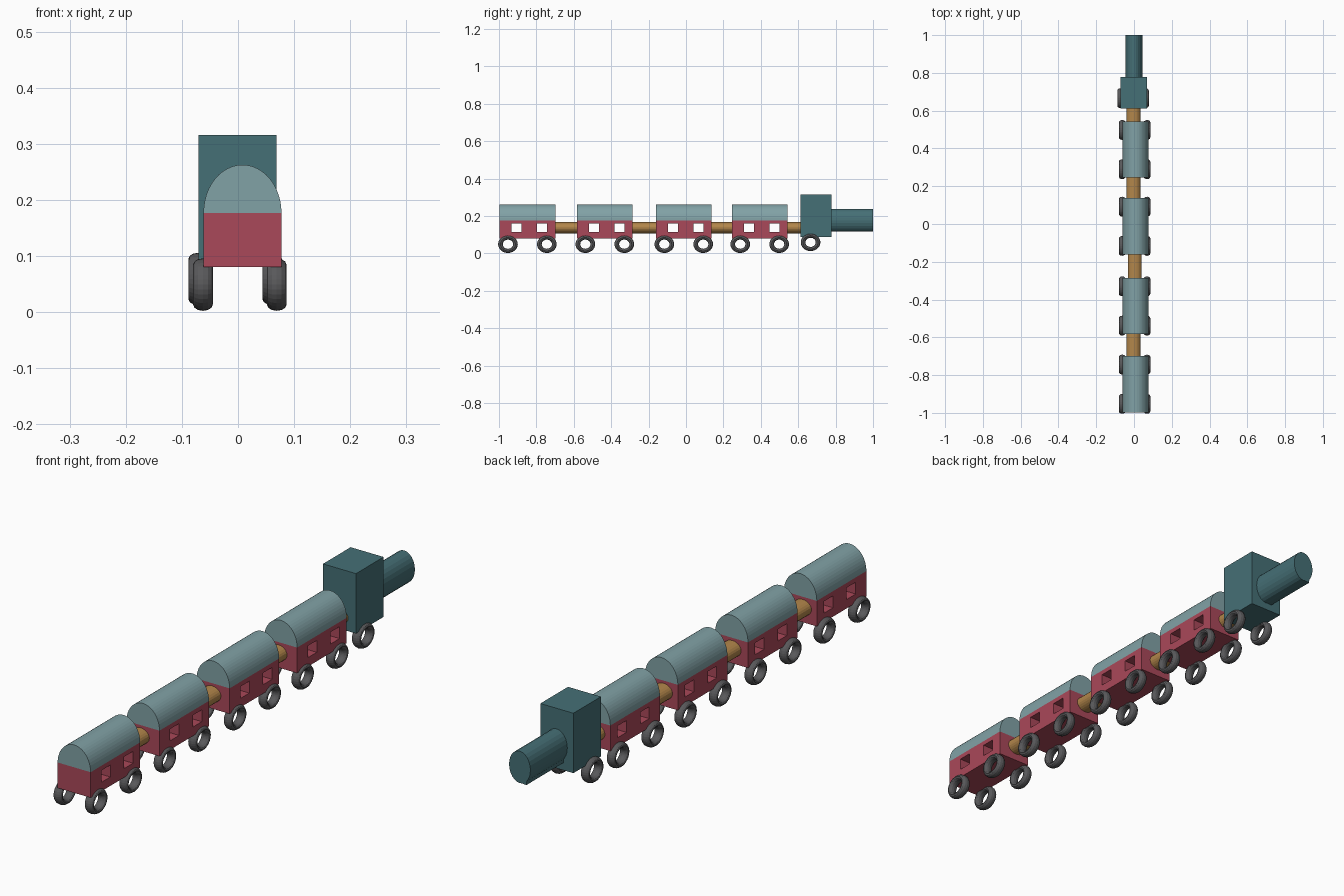
import bpy, bmesh
from math import pi, sin, cos

if "Cube" in bpy.data.objects:
    bpy.data.objects.remove(bpy.data.objects["Cube"])


def material(name, rgb):
    m = bpy.data.materials.new(name)
    m.diffuse_color = (*rgb, 1)
    m.use_nodes = True
    m.node_tree.nodes["Principled BSDF"].inputs["Base Color"].default_value = m.diffuse_color
    return m


TEAL = material("teal", (0.06, 0.16, 0.18))
PALE = material("pale_teal", (0.22, 0.36, 0.38))
RED = material("red", (0.40, 0.065, 0.10))
WOOD = material("ochre", (0.45, 0.24, 0.07))
TYRE = material("dark_grey", (0.10, 0.10, 0.105))


def finish(ob, name, mat):
    ob.name = name
    if mat:
        ob.data.materials.append(mat)
    return ob


def box(name, x, y, z, mat=None):
    """Box from (min, max) ranges."""
    bpy.ops.mesh.primitive_cube_add(size=1)
    ob = bpy.context.object
    for v in ob.data.vertices:
        v.co = [r[0] if c < 0 else r[1] for r, c in zip((x, y, z), v.co)]
    return finish(ob, name, mat)


def prism(name, profile, y0, y1, mat):
    """Extrude an (x, z) outline along y."""
    bm = bmesh.new()
    face = bm.faces.new([bm.verts.new((x, y0, z)) for x, z in profile])
    ext = bmesh.ops.extrude_face_region(bm, geom=[face])["geom"]
    verts = [g for g in ext if isinstance(g, bmesh.types.BMVert)]
    bmesh.ops.translate(bm, verts=verts, vec=(0, y1 - y0, 0))
    bmesh.ops.recalc_face_normals(bm, faces=bm.faces)
    me = bpy.data.meshes.new(name)
    bm.to_mesh(me)
    bm.free()
    ob = bpy.data.objects.new(name, me)
    bpy.context.collection.objects.link(ob)
    return finish(ob, name, mat)


def ellipse(cx, cz, a, b, n, arc=2 * pi):
    """Outline points; a half arc includes both ends."""
    count = n if arc > pi else n + 1
    return [(cx + a * cos(arc * i / n), cz + b * sin(arc * i / n))
            for i in range(count)]


def wheel(name, x, y, z):
    """Slightly squashed open ring, axle along x."""
    bpy.ops.mesh.primitive_torus_add(major_radius=0.040, minor_radius=0.0125,
                                     major_segments=32, minor_segments=12)
    ob = bpy.context.object
    for v in ob.data.vertices:
        a, b, c = v.co
        v.co = (c * 1.4, a, b * 0.89)
    ob.location = (x, y, z)
    return finish(ob, name, TYRE)


# Wagons: red body with window tunnels, arched roof, four wheels
WAGONS = [-0.848, -0.434, -0.012, 0.394]
HALF = 0.149
for i, yc in enumerate(WAGONS, 1):
    body = box(f"wagon_{i}_body", (-0.0615, 0.0775), (yc - HALF, yc + HALF),
               (0.08, 0.177), RED)
    for w in (-0.058, 0.079):
        cutter = box("window_cutter", (-0.2, 0.2),
                     (yc + w - 0.027, yc + w + 0.027), (0.114, 0.159))
        cutter.hide_render = True
        mod = body.modifiers.new("window", "BOOLEAN")
        mod.operation, mod.solver, mod.object = "DIFFERENCE", "EXACT", cutter
        bpy.context.view_layer.objects.active = body
        bpy.ops.object.modifier_apply(modifier=mod.name)
        bpy.data.objects.remove(cutter)
    prism(f"wagon_{i}_roof", ellipse(0.008, 0.177, 0.0695, 0.0855, 24, pi),
          yc - HALF, yc + HALF, PALE)
    for end, dy in (("front", -0.104), ("rear", 0.104)):
        for side, x in (("left", -0.0625), ("right", 0.069)):
            wheel(f"wagon_{i}_{end}_{side}_wheel", x, yc + dy, 0.049)

# Couplings between the wagons and the engine
for i, (y0, x) in enumerate(zip(WAGONS, (-0.002, 0.004, -0.002, -0.002)), 1):
    y1 = WAGONS[i] - HALF if i < 4 else 0.612
    prism(f"coupling_{i}", ellipse(x, 0.137, 0.037, 0.030, 24),
          y0 + HALF, y1, WOOD)

# Engine: tall cab, long boiler with a small lower ridge, one wheel pair
box("engine_cab", (-0.0705, 0.0685), (0.612, 0.778), (0.088, 0.316), TEAL)
prism("engine_boiler", ellipse(0, 0.177, 0.045, 0.061, 24), 0.778, 1.0, TEAL)
prism("boiler_ridge", [(-0.028, 0.116), (-0.002, 0.118), (-0.030, 0.134)],
      0.778, 1.0, TEAL)
for side, x in (("left", -0.071), ("right", 0.061)):
    wheel(f"engine_{side}_wheel", x, 0.666, 0.059)
